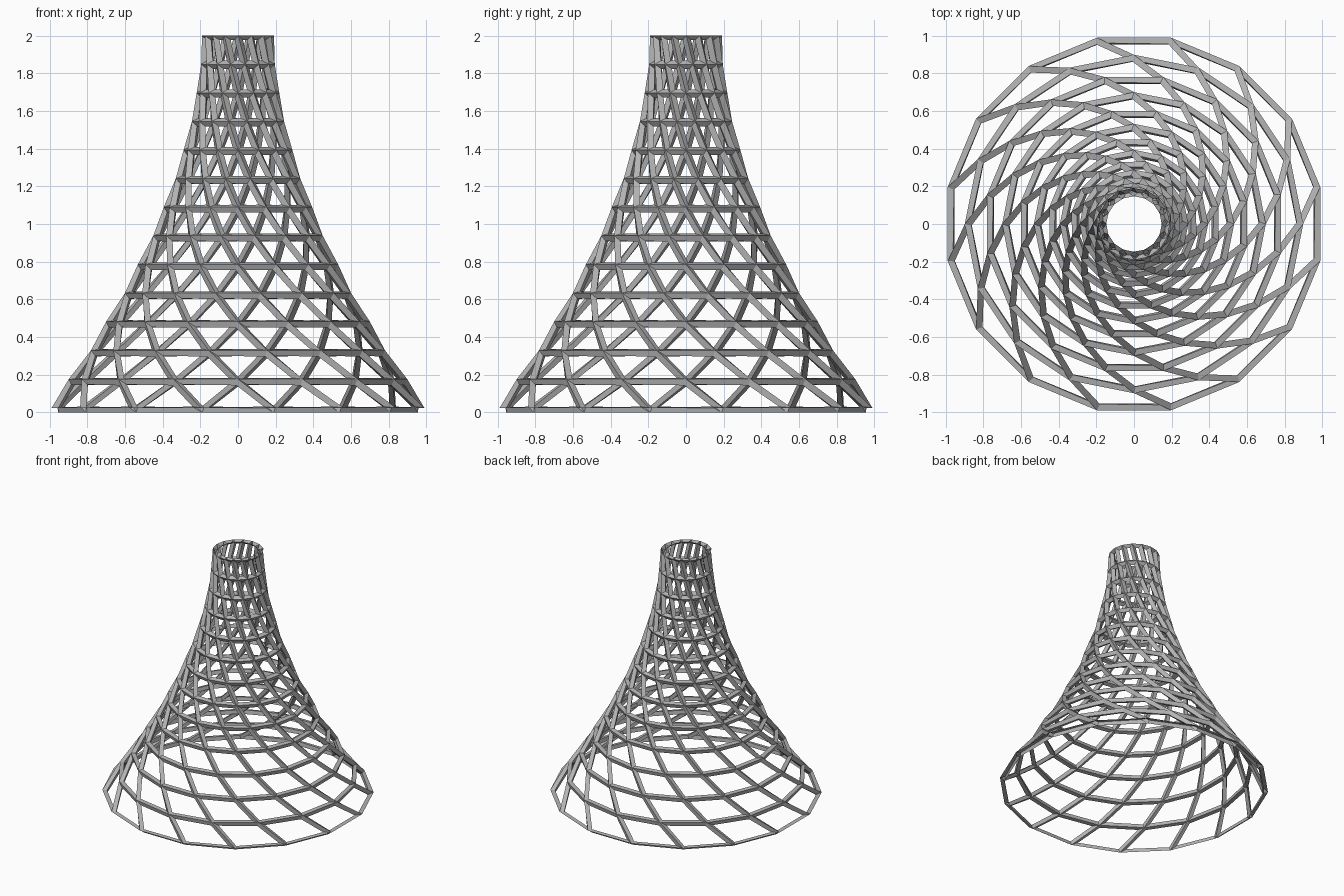
import bpy, bmesh, math

cube = bpy.data.objects.get("Cube")
if cube:
    bpy.data.objects.remove(cube, do_unlink=True)

SIDES, STEPS = 16, 13
TOP_R, FLARE, BASE_Z, TOP_Z = 0.169, 0.821, 0.012, 1.998

grey = bpy.data.materials.new("steel grey")
grey.use_nodes = True
grey.diffuse_color = (0.45, 0.45, 0.45, 1)
grey.node_tree.nodes["Principled BSDF"].inputs["Base Color"].default_value = grey.diffuse_color


def ring(bm, i):
    """One level of the flared shell, turned half a side per level."""
    t = i / STEPS
    r = TOP_R + FLARE * (1 - t) ** 1.8
    z = BASE_Z + (TOP_Z - BASE_Z) * t
    step = 2 * math.pi / SIDES
    return [bm.verts.new((r * math.cos(step * (k + 0.5 - i / 2)),
                          r * math.sin(step * (k + 0.5 - i / 2)), z))
            for k in range(SIDES)]


# Twisted, flared shell of quads
bm = bmesh.new()
rings = [ring(bm, i) for i in range(STEPS + 1)]
for low, high in zip(rings, rings[1:]):
    for k in range(SIDES):
        n = (k + 1) % SIDES
        bm.faces.new((low[k], low[n], high[n], high[k]))
mesh = bpy.data.meshes.new("lattice_tower")
bm.to_mesh(mesh)
bm.free()
mesh.materials.append(grey)
tower = bpy.data.objects.new("lattice_tower", mesh)
bpy.context.collection.objects.link(tower)

# Every edge becomes a faceted strut
struts = tower.modifiers.new("struts", 'WIREFRAME')
struts.thickness = 0.044
struts.use_even_offset = True
struts.use_boundary = False
struts.use_replace = True
